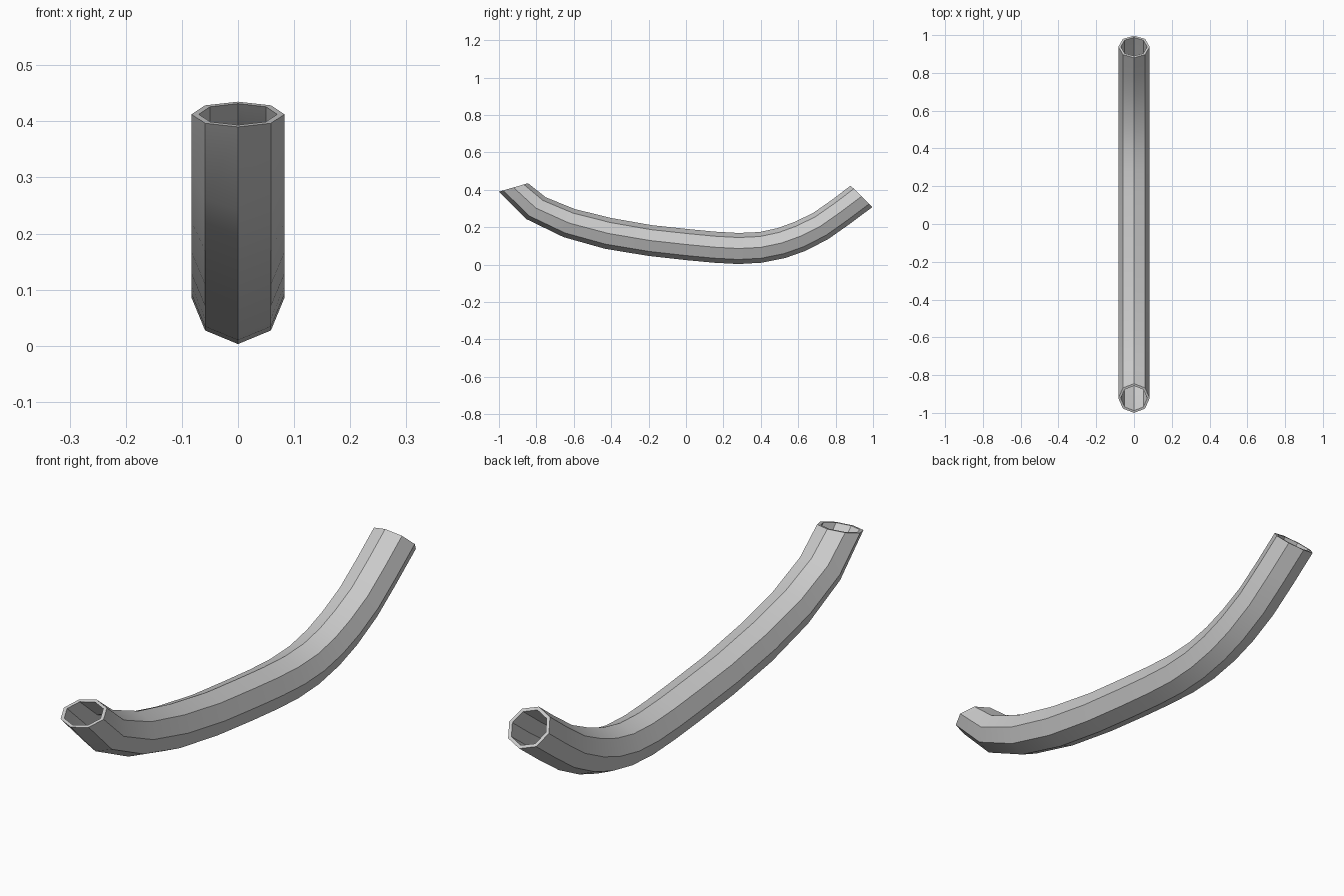
import bpy, bmesh, math
from mathutils import Vector

if "Cube" in bpy.data.objects:
    bpy.data.objects.remove(bpy.data.objects["Cube"])

SIDES = 8
OUTER, INNER = 0.083, 0.070

# Side-view stations along the tube: (underside y, z, upper side y, z)
stations = [
    (-1.00, .390, -.845, .435), (-.853, .243, -.750, .360),
    (-.655, .147, -.595, .297), (-.435, .085, -.400, .249),
    (-.205, .047, -.185, .211), (.000, .024, .010, .190),
    (.150, .010, .155, .176), (.280, .003, .280, .169),
    (.405, .010, .393, .174), (.530, .035, .490, .195),
    (.638, .073, .580, .228), (.760, .136, .680, .276),
    (.875, .217, .780, .346), (.997, .308, .880, .422),
]


def add_wall(bm, ratio):
    """Octagonal rings swept through the stations; returns the rings."""
    rings = []
    for by, bz, ty, tz in stations:
        low, high = Vector((0, by, bz)), Vector((0, ty, tz))
        centre, up = (low + high) / 2, (high - low) / 2
        ring = []
        for i in range(SIDES):
            a = 2 * math.pi * i / SIDES
            side = Vector((OUTER * math.sin(a), 0, 0))
            ring.append(bm.verts.new(centre + (up * math.cos(a) + side) * ratio))
        rings.append(ring)
    for a, b in zip(rings, rings[1:]):
        bridge(bm, a, b)
    return rings


def bridge(bm, a, b):
    for i in range(SIDES):
        j = (i + 1) % SIDES
        bm.faces.new((a[i], a[j], b[j], b[i]))


# Hollow curved tube: outer wall, inner wall and two open rims
bm = bmesh.new()
outer = add_wall(bm, 1.0)
inner = add_wall(bm, INNER / OUTER)
bridge(bm, outer[0], inner[0])
bridge(bm, outer[-1], inner[-1])
bmesh.ops.recalc_face_normals(bm, faces=bm.faces)
mesh = bpy.data.meshes.new("curved_tube")
bm.to_mesh(mesh)
bm.free()
tube = bpy.data.objects.new("curved_tube", mesh)
bpy.context.collection.objects.link(tube)

# Smooth along the bend, crisp between the eight sides
bpy.context.view_layer.objects.active = tube
tube.select_set(True)
bpy.ops.object.shade_smooth_by_angle(angle=math.radians(32))
